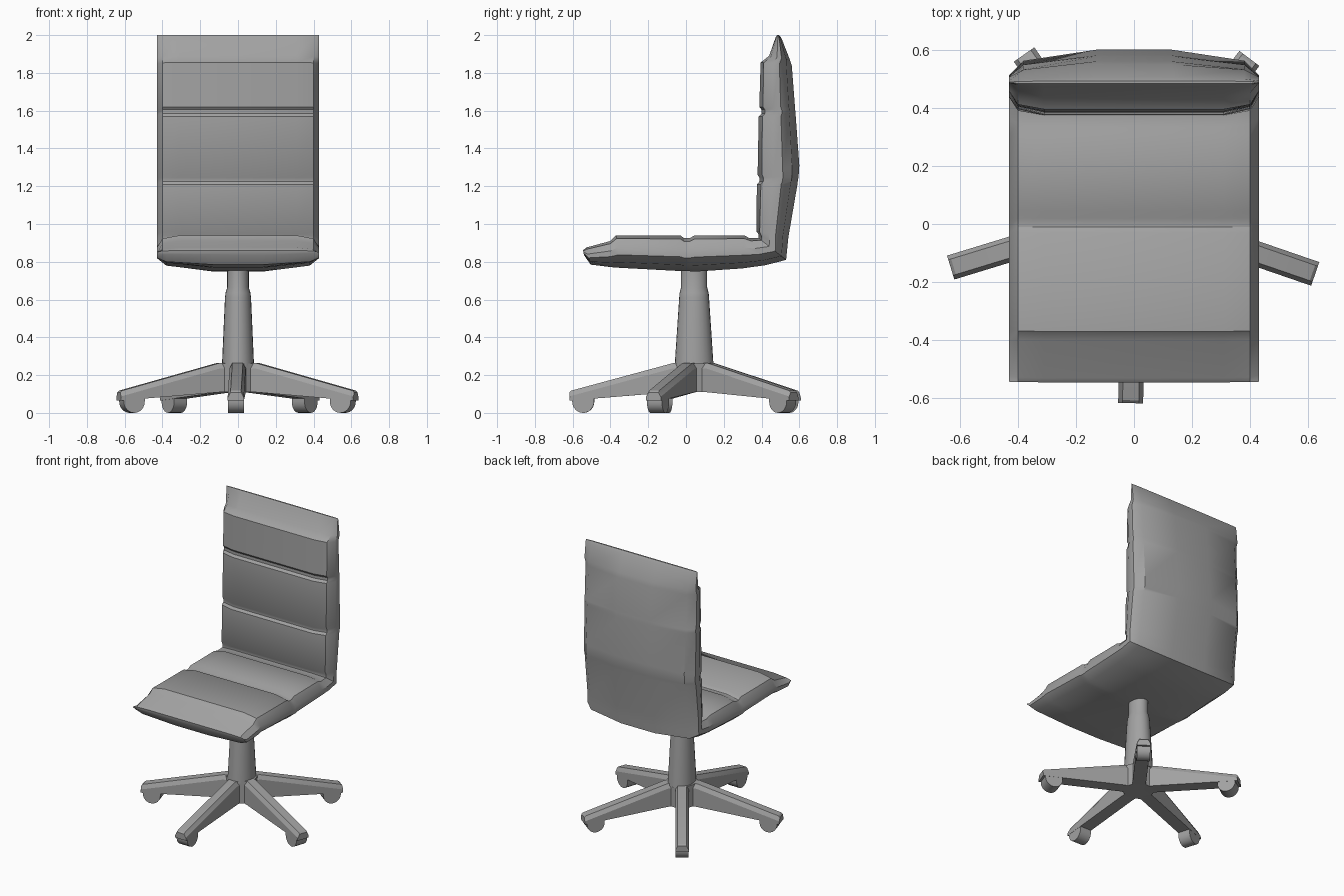
import bpy, bmesh
from math import sin, cos, pi, radians
from mathutils import Vector, Matrix

if "Cube" in bpy.data.objects:
    bpy.data.objects.remove(bpy.data.objects["Cube"])

GREY = (0.36, 0.36, 0.36, 1)
grey = bpy.data.materials.new("mid_grey")
grey.use_nodes = True
grey.diffuse_color = GREY
grey.node_tree.nodes["Principled BSDF"].inputs["Base Color"].default_value = GREY


def loft(name, rings, angle=35, matrix=Matrix()):
    """Skin a row of closed rings, cap both ends, and shade smooth by angle."""
    bm = bmesh.new()
    rows = [[bm.verts.new(p) for p in ring] for ring in rings]
    n = len(rows[0])
    for a, b in zip(rows, rows[1:]):
        for i in range(n):
            j = (i + 1) % n
            bm.faces.new((a[i], a[j], b[j], b[i]))
    bm.faces.new(rows[0])
    bm.faces.new(rows[-1])
    bmesh.ops.recalc_face_normals(bm, faces=bm.faces)
    mesh = bpy.data.meshes.new(name)
    bm.to_mesh(mesh)
    bm.free()
    mesh.materials.append(grey)
    obj = bpy.data.objects.new(name, mesh)
    obj.matrix_world = matrix
    bpy.context.collection.objects.link(obj)
    bpy.ops.object.select_all(action='DESELECT')
    obj.select_set(True)
    bpy.context.view_layer.objects.active = obj
    bpy.ops.object.shade_smooth_by_angle(angle=radians(angle))
    return obj


# Seat and backrest shell: (inner y, inner z, outer y, outer z) along the L
STATIONS = [
    (-.545, .86, -.54, .835), (-.53, .875, -.505, .785),
    (-.40, .91, -.40, .772), (-.37, .94, -.35, .768),
    (-.03, .94, -.03, .751), (-.01, .925, -.01, .75),
    (.02, .925, .02, .75), (.045, .94, .05, .748),
    (.31, .94, .30, .765), (.335, .925, .42, .782),
    (.385, .925, .53, .81), (.385, .945, .535, .86),
    (.373, .96, .542, .93), (.375, 1.21, .59, 1.21),
    (.389, 1.225, .592, 1.23), (.389, 1.245, .596, 1.25),
    (.379, 1.26, .60, 1.31), (.385, 1.57, .581, 1.57),
    (.40, 1.585, .58, 1.585), (.40, 1.605, .578, 1.605),
    (.388, 1.62, .577, 1.62), (.395, 1.855, .56, 1.84),
    (.44, 1.89, .55, 1.87), (.475, 1.99, .505, 1.985),
    (.483, 2.0, .493, 2.0),
]
# Half cross-section: (x, fraction of the way from inner to outer face)
SECTION = [(.31, 0), (.40, .1), (.43, .38), (.43, .6), (.38, .83), (.13, 1)]


def shell_ring(iy, iz, oy, oz):
    inner, outer = Vector((0, iy, iz)), Vector((0, oy, oz))
    half = [(x, inner.lerp(outer, t)) for x, t in SECTION]
    return ([Vector((x, p.y, p.z)) for x, p in half]
            + [Vector((-x, p.y, p.z)) for x, p in reversed(half)])


loft("seat_and_backrest", [shell_ring(*s) for s in STATIONS])

# Slightly oval support column
BASE = Matrix.Translation((0, .043, 0))


def oval(rx, ry, z, n=24):
    return [(rx * cos(2 * pi * i / n), ry * sin(2 * pi * i / n), z) for i in range(n)]


loft("support_column", [oval(.085, .103, .25), oval(.069, .079, .61),
                        oval(.066, .077, .635), oval(.057, .069, .665),
                        oval(.057, .069, .78)], 30, BASE)

# Hub joining the legs
loft("base_hub", [oval(.1, .1, z, 10) for z in (.11, .262)], 20, BASE)


# Five tapered legs, each with a caster under its tip
def leg_ring(r, top, bottom):
    return [(r, .028, top), (r, .043, top - .028), (r, .043, bottom),
            (r, -.043, bottom), (r, -.043, top - .028), (r, -.028, top)]


def caster_ring(y):
    arc = [(.587 + .058 * cos(a), y, .06 + .06 * sin(a))
           for a in (pi + pi * i / 12 for i in range(13))]
    return [(.529, y, .09)] + arc + [(.645, y, .09)]


for k in range(5):
    place = BASE @ Matrix.Rotation(radians(269 + 72 * k), 4, 'Z')
    loft(f"base_leg_{k + 1}", [leg_ring(0, .264, .11), leg_ring(.11, .264, .11),
                               leg_ring(.65, .118, .066), leg_ring(.66, .108, .066)],
         20, place)
    loft(f"caster_{k + 1}", [caster_ring(y) for y in (-.042, .042)], 35, place)
